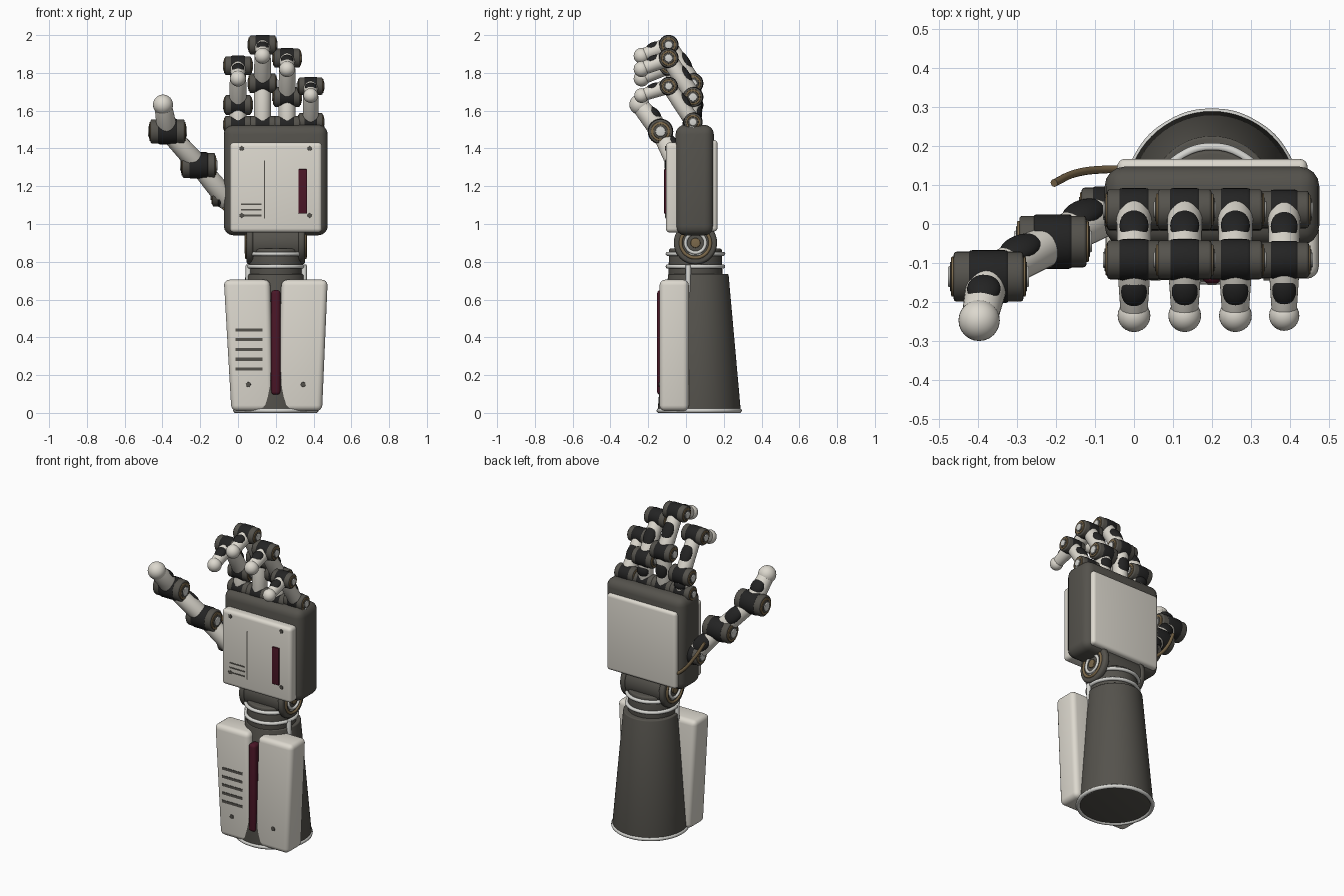
import bpy, bmesh, math
from mathutils import Vector, Matrix

if "Cube" in bpy.data.objects:
    bpy.data.objects.remove(bpy.data.objects["Cube"])


def material(name, rgb):
    m = bpy.data.materials.new(name)
    m.diffuse_color = (*rgb, 1)
    m.use_nodes = True
    m.node_tree.nodes["Principled BSDF"].inputs["Base Color"].default_value = m.diffuse_color
    return m


CREAM = material("cream", (0.72, 0.69, 0.62))
METAL = material("pale_metal", (0.66, 0.66, 0.63))
DARK = material("dark_shell", (0.09, 0.085, 0.073))
BLACK = material("black_rubber", (0.017, 0.017, 0.017))
BRONZE = material("bronze", (0.2, 0.14, 0.07))
RED = material("dark_red", (0.07, 0.008, 0.02))


def finish(bm, name, mat, bevel=0.0, seg=3):
    """Bevel the hard edges, shade smooth and make the object."""
    if bevel:
        hard = [e for e in bm.edges if e.calc_face_angle(0) > 0.9]
        bmesh.ops.bevel(bm, geom=hard, offset=bevel, segments=seg, profile=0.5,
                        affect='EDGES', clamp_overlap=True)
    bmesh.ops.recalc_face_normals(bm, faces=bm.faces)
    me = bpy.data.meshes.new(name)
    for f in bm.faces:
        f.smooth = True
    bm.to_mesh(me)
    bm.free()
    me.set_sharp_from_angle(angle=math.radians(35))
    me.materials.append(mat)
    ob = bpy.data.objects.new(name, me)
    bpy.context.collection.objects.link(ob)
    return ob


def plate(name, outline, y0, y1, mat, bevel=0.0):
    """Outline in x, z pushed from y0 to y1."""
    bm = bmesh.new()
    face = bm.faces.new([bm.verts.new((x, y0, z)) for x, z in outline])
    ext = bmesh.ops.extrude_face_region(bm, geom=[face])
    moved = [v for v in ext["geom"] if isinstance(v, bmesh.types.BMVert)]
    bmesh.ops.translate(bm, verts=moved, vec=(0, y1 - y0, 0))
    bmesh.ops.recalc_face_normals(bm, faces=bm.faces)
    return finish(bm, name, mat, bevel, 4)


def box(name, x0, x1, y0, y1, z0, z1, mat, bevel=0.0):
    return plate(name, [(x0, z0), (x1, z0), (x1, z1), (x0, z1)], y0, y1, mat, bevel)


def rod(name, p, q, r1, r2, mat, bevel=0.0, n=32):
    """Cylinder or cone from p to q."""
    p, q = Vector(p), Vector(q)
    d = q - p
    mx = Matrix.Translation((p + q) / 2) @ d.to_track_quat('Z', 'Y').to_matrix().to_4x4()
    bm = bmesh.new()
    bmesh.ops.create_cone(bm, cap_ends=True, segments=n, radius1=r1, radius2=r2,
                          depth=d.length, matrix=mx)
    return finish(bm, name, mat, bevel)


def ball(name, c, size, mat, rot=Matrix()):
    bm = bmesh.new()
    mx = Matrix.Translation(c) @ rot @ Matrix.Diagonal((*size, 1))
    bmesh.ops.create_uvsphere(bm, u_segments=24, v_segments=16, radius=1, matrix=mx)
    return finish(bm, name, mat)


def tube(name, pts, r, mat, cyclic=False):
    cu = bpy.data.curves.new(name, 'CURVE')
    cu.dimensions = '3D'
    cu.bevel_depth, cu.bevel_resolution, cu.resolution_u = r, 3, 8
    cu.use_fill_caps = True
    sp = cu.splines.new('BEZIER')
    sp.bezier_points.add(len(pts) - 1)
    for b, p in zip(sp.bezier_points, pts):
        b.co = p
        b.handle_left_type = b.handle_right_type = 'AUTO'
    sp.use_cyclic_u = cyclic
    cu.materials.append(mat)
    ob = bpy.data.objects.new(name, cu)
    bpy.context.collection.objects.link(ob)
    return ob


def ring(name, c, R, r, mat, axis='Z'):
    pts = []
    for i in range(12):
        a = i * math.tau / 12
        u, v = R * math.cos(a), R * math.sin(a)
        off = (u, v, 0) if axis == 'Z' else (0, u, v)
        pts.append(Vector(c) + Vector(off))
    return tube(name, pts, r, mat, True)


def joint(name, c, w, r):
    """Hinge barrel lying along x with washers, pin caps and a rubber band."""
    c = Vector(c)
    X = Vector((1, 0, 0))
    for part, hw, rr, mat, bev in (("barrel", w * .86, r, DARK, .008),
                                   ("band", w * .52, r * 1.06, BLACK, .012),
                                   ("washer", w * .92, r * .8, BRONZE, .003),
                                   ("washer_inset", w * .95, r * .6, DARK, .003),
                                   ("pin", w, r * .42, METAL, .004)):
        rod(f"{name}_{part}", c - X * hw, c + X * hw, rr, rr, mat, bev)


def link(name, p, q, r1, r2, pad=True):
    """Bone between two joints, with a rubber pad on its back."""
    p, q = Vector(p), Vector(q)
    rod(name + "_bone", p, q, r1, r2, CREAM, 0.006)
    d = (q - p).normalized()
    side = Vector((1, 0, 0))
    side = (side - d * side.dot(d)).normalized()
    back = side.cross(d)
    if back.y < 0:
        back = -back
    if d.y < -0.85:
        back = -back if back.z < 0 else back
    rot = Matrix((side, d, back)).transposed().to_4x4()
    if pad:
        r = (r1 + r2) / 2
        ball(name + "_pad", (p + q) / 2 + back * r * .62,
             (r * .85, (q - p).length * .27, r * .55), BLACK, rot)


# Forearm
rod("forearm_shell", (.2, .07, .01), (.2, .065, .735), .22, .16, DARK, .006, 64)
ring("forearm_base_ring", (.2, .07, .012), .214, .012, METAL)
plate("forearm_panel_left", [(-.035, .01), (.19, .01), (.17, .705), (-.075, .705)],
      -.14, .015, CREAM, .03)
plate("forearm_panel_right", [(.21, .01), (.445, .01), (.475, .705), (.23, .705)],
      -.14, .015, CREAM, .03)
box("forearm_stripe", .175, .225, -.153, -.09, .095, .65, RED, .018)
for i in range(5):
    z = .232 + i * .052
    box(f"forearm_vent_{i}", -.013, .13, -.143, -.13, z - .008, z + .008, DARK)
for i, x in enumerate((.055, .345)):
    rod(f"forearm_screw_{i}", (x, -.145, .15), (x, -.13, .15), .013, .013, DARK, .002, 16)

# Wrist
rod("wrist_neck", (.2, .05, .7), (.2, .05, .87), .143, .14, DARK, .01, 48)
for i, z in enumerate((.775, .842)):
    ring(f"wrist_ring_{i}", (.2, .05, z), .147, .011, METAL)
for i, x in enumerate((.055, .35)):
    rod(f"wrist_strut_{i}", (x, .012, .5), (x, .012, .785), .014, .014, METAL, .004, 16)
rod("wrist_hinge", (.065, .05, .9), (.335, .05, .9), .105, .105, DARK, .01, 48)
for i, s in enumerate((-1, 1)):
    x = .2 + s * .12
    rod(f"wrist_cheek_{i}", (x, .05, .9), (.2 + s * .155, .05, .9), .116, .112, DARK, .012, 48)
    ring(f"wrist_bronze_ring_{i}", (.2 + s * .155, .05, .9), .078, .009, BRONZE, 'X')
    ring(f"wrist_pale_ring_{i}", (.2 + s * .157, .05, .9), .052, .009, METAL, 'X')
    rod(f"wrist_pin_{i}", (x, .05, .9), (.2 + s * .165, .05, .9), .026, .026, BRONZE, .004)

# Palm
box("palm_body", -.075, .475, -.055, .147, .94, 1.525, DARK, .05)
box("palm_front_plate", -.043, .445, -.107, -.03, .955, 1.432, CREAM, .022)
box("palm_back_plate", -.043, .445, .11, .167, .96, 1.445, CREAM, .02)
box("palm_red_slot", .32, .366, -.116, -.09, 1.055, 1.29, RED, .003)
box("palm_seam", .137, .143, -.109, -.09, 1.03, 1.335, DARK)
for i, z in enumerate((1.045, 1.075, 1.105)):
    box(f"palm_vent_{i}", .015, .125, -.109, -.09, z - .004, z + .004, DARK)
for i, (x, z) in enumerate(((.02, 1.4), (.38, 1.4), (.02, 1.045), (.38, 1.045))):
    rod(f"palm_screw_{i}", (x, -.111, z), (x, -.09, z), .012, .012, DARK, .002, 16)

# Fingers: x, middle joint height, end joint height, tip height, half width
fingers = {"index": (0, 1.63, 1.838, 1.77, .08), "middle": (.13, 1.745, 1.948, 1.89, .08),
           "ring": (.26, 1.672, 1.878, 1.82, .08), "little": (.385, 1.54, 1.73, 1.68, .074)}
for n, (x, zm, ze, zt, w) in fingers.items():
    base, mid = (x, .03, min(1.525, zm - .04)), (x, .037, zm)
    end, tip = (x, -.092, ze), (x, -.235, zt)
    k = w / .08
    joint(f"{n}_base_joint", base, w, .047 * k)
    joint(f"{n}_middle_joint", mid, w, .052 * k)
    joint(f"{n}_end_joint", end, w, .05 * k)
    link(f"{n}_lower", base, mid, .045 * k, .045 * k, zm > 1.6)
    link(f"{n}_middle", mid, end, .046 * k, .042 * k)
    link(f"{n}_end", end, tip, .044 * k, .034 * k)
    ball(f"{n}_tip", tip, (.042 * k,) * 3, CREAM)

# Thumb
root, t1, t2, t3 = (-.05, .04, 1.12), (-.208, -.045, 1.31), (-.373, -.135, 1.49), (-.397, -.247, 1.632)
joint("thumb_root_joint", (-.07, .035, 1.15), .075, .058)
joint("thumb_middle_joint", t1, .1, .066)
joint("thumb_end_joint", t2, .104, .064)
link("thumb_lower", root, t1, .058, .05)
link("thumb_middle", t1, t2, .055, .048)
link("thumb_end", t2, t3, .055, .046)
ball("thumb_tip", t3, (.053,) * 3, CREAM)

# Cable from palm to thumb
tube("thumb_cable", [(.0, .14, 1.03), (-.07, .14, 1.08), (-.15, .13, 1.18), (-.205, .105, 1.28)],
     .01, BRONZE)
